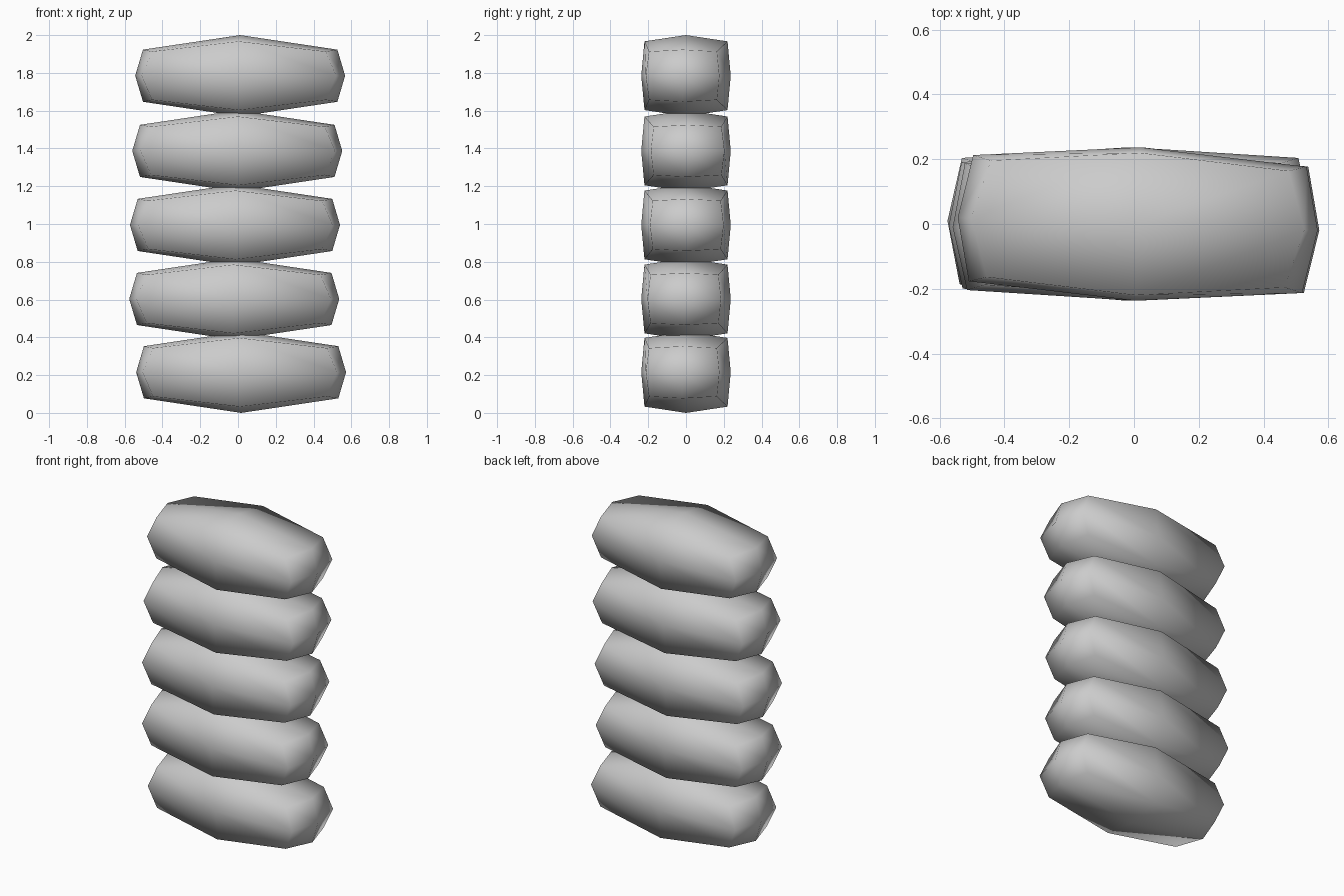
import bpy, bmesh, math

if "Cube" in bpy.data.objects:
    bpy.data.objects.remove(bpy.data.objects["Cube"])

# Rounded bag: position of each vertex class on a 2x2x2 subdivided box
SHAPE = {
    (1, 1, 1): (0.46, 0.18, 0.128),     # corners
    (0, 1, 1): (0.0, 0.22, 0.182),      # long edge middles
    (1, 0, 1): (0.515, 0.0, 0.138),     # end edge middles
    (1, 1, 0): (0.515, 0.195, 0.0),     # upright edge middles
    (1, 0, 0): (0.556, 0.0, 0.0),       # end centres
    (0, 1, 0): (0.0, 0.237, 0.0),       # side centres
    (0, 0, 1): (0.0, 0.0, 0.215),       # top and bottom centres
}


def sign(v):
    return 0 if abs(v) < 1e-4 else (1 if v > 0 else -1)


def make_bag(name, x, z, turn):
    bm = bmesh.new()
    bmesh.ops.create_cube(bm, size=2)
    bmesh.ops.subdivide_edges(bm, edges=bm.edges[:], cuts=1, use_grid_fill=True)
    for v in bm.verts:
        s = [sign(c) for c in v.co]
        v.co = [a * b for a, b in zip(s, SHAPE[tuple(abs(c) for c in s)])]
    for f in bm.faces:
        f.smooth = True
    mesh = bpy.data.meshes.new(name)
    bm.to_mesh(mesh)
    bm.free()
    obj = bpy.data.objects.new(name, mesh)
    obj.location = (x, 0, z)
    obj.rotation_euler.z = math.radians(turn)
    bpy.context.collection.objects.link(obj)


# Stack of five bags, each slightly shifted and turned (x, z, degrees)
STACK = [(0.0165, 0.215, -2), (-0.02, 0.603, -1), (-0.016, 0.995, 0.5),
         (-0.004, 1.387, 1), (0.0115, 1.785, -2)]
for i, (x, z, turn) in enumerate(STACK):
    make_bag(f"stacked_bag_{i + 1}", x, z, turn)
